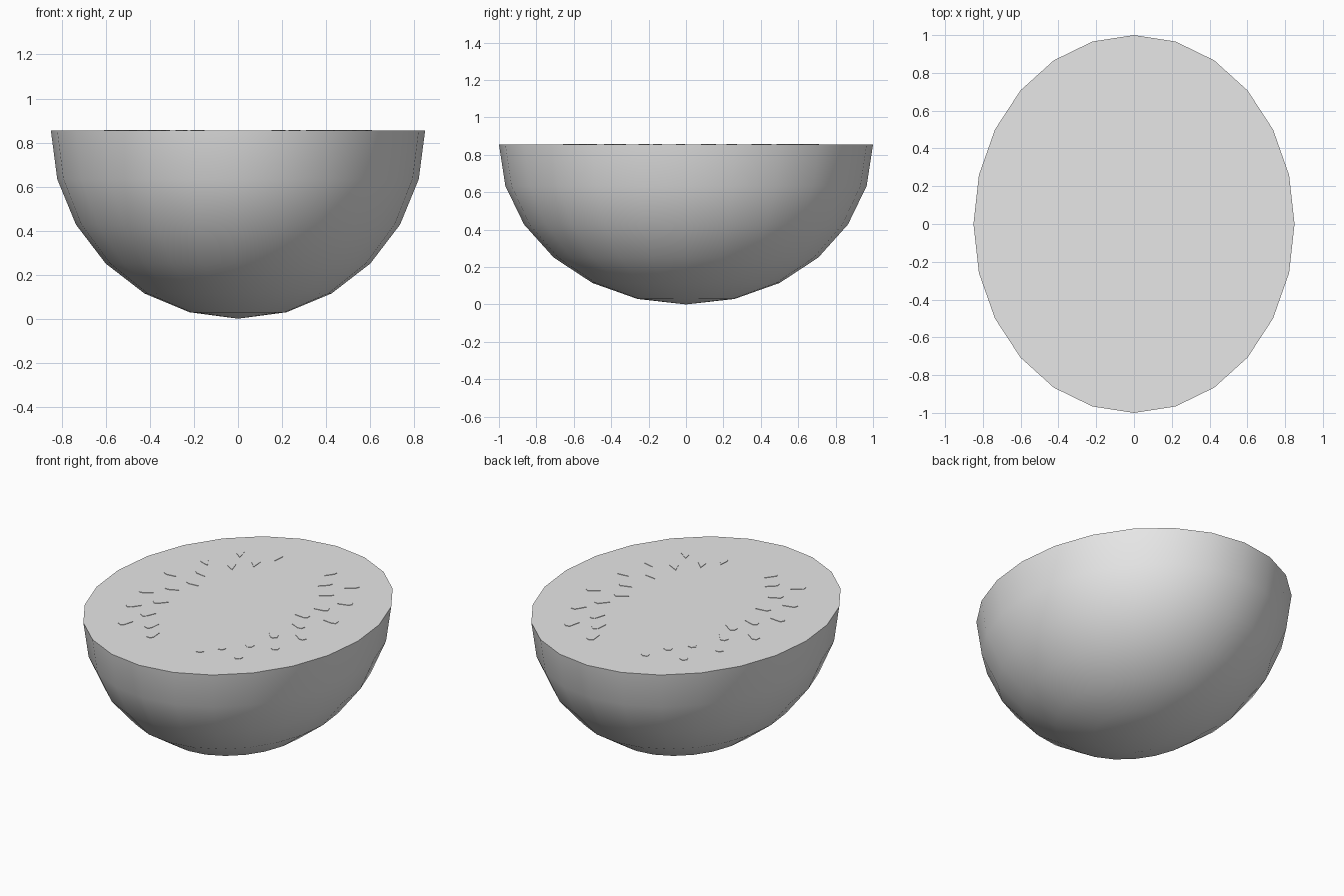
import bpy, bmesh
from math import radians
from mathutils import Vector

cube = bpy.data.objects.get("Cube")
if cube:
    bpy.data.objects.remove(cube, do_unlink=True)

RIM = 0.855

grey = bpy.data.materials.new("plain grey")
grey.use_nodes = True
grey.diffuse_color = (0.8, 0.8, 0.8, 1)
grey.node_tree.nodes["Principled BSDF"].inputs["Base Color"].default_value = (0.8, 0.8, 0.8, 1)


def add_object(name, bm):
    bmesh.ops.recalc_face_normals(bm, faces=bm.faces)
    mesh = bpy.data.meshes.new(name)
    bm.to_mesh(mesh)
    bm.free()
    mesh.materials.append(grey)
    obj = bpy.data.objects.new(name, mesh)
    bpy.context.collection.objects.link(obj)
    return obj


# Halved fruit: lower half of a stretched sphere, closed by a flat cut face
bm = bmesh.new()
bmesh.ops.create_uvsphere(bm, u_segments=24, v_segments=12, radius=1)
bmesh.ops.delete(bm, geom=[v for v in bm.verts if v.co.z > 0.01], context="VERTS")
bmesh.ops.contextual_create(bm, geom=[e for e in bm.edges if e.is_boundary])
for v in bm.verts:
    v.co = (v.co.x * 0.85, v.co.y, (v.co.z + 1) * RIM)
fruit = add_object("fruit_half", bm)
bpy.ops.object.select_all(action="DESELECT")
fruit.select_set(True)
bpy.context.view_layer.objects.active = fruit
bpy.ops.object.shade_smooth_by_angle(angle=radians(40))

# Seeds: thin teardrops on the cut face, pointing inward, mirrored across x
SEED_SPOTS = [
    (-.19, .67), (-.40, .59), (-.25, .53), (-.34, .42), (-.50, .38),
    (-.43, .24), (-.39, .10), (-.57, .13), (-.45, -.03), (-.55, -.15),
    (-.40, -.22), (-.50, -.35), (-.36, -.40), (-.40, -.57),
    (-.25, -.52), (-.17, -.62),
]
TEARDROP = [(-.05, 0), (.02, -.027), (.04, -.01), (.035, .018), (.01, .022)]

bm = bmesh.new()
for spot in SEED_SPOTS:
    centre = Vector((*spot, RIM))
    out = Vector((*spot, 0)).normalized()
    side = Vector((-out.y, out.x, 0))
    verts = [bm.verts.new(centre + out * a + side * b) for a, b in TEARDROP]
    face = bm.faces.new(verts)
    top = bmesh.ops.extrude_face_region(bm, geom=[face])["geom"]
    raised = [g for g in top if isinstance(g, bmesh.types.BMVert)]
    bmesh.ops.translate(bm, verts=raised, vec=(0, 0, 0.003))
seeds = add_object("seeds", bm)
seeds.modifiers.new("mirror", "MIRROR").use_axis = (True, False, False)
